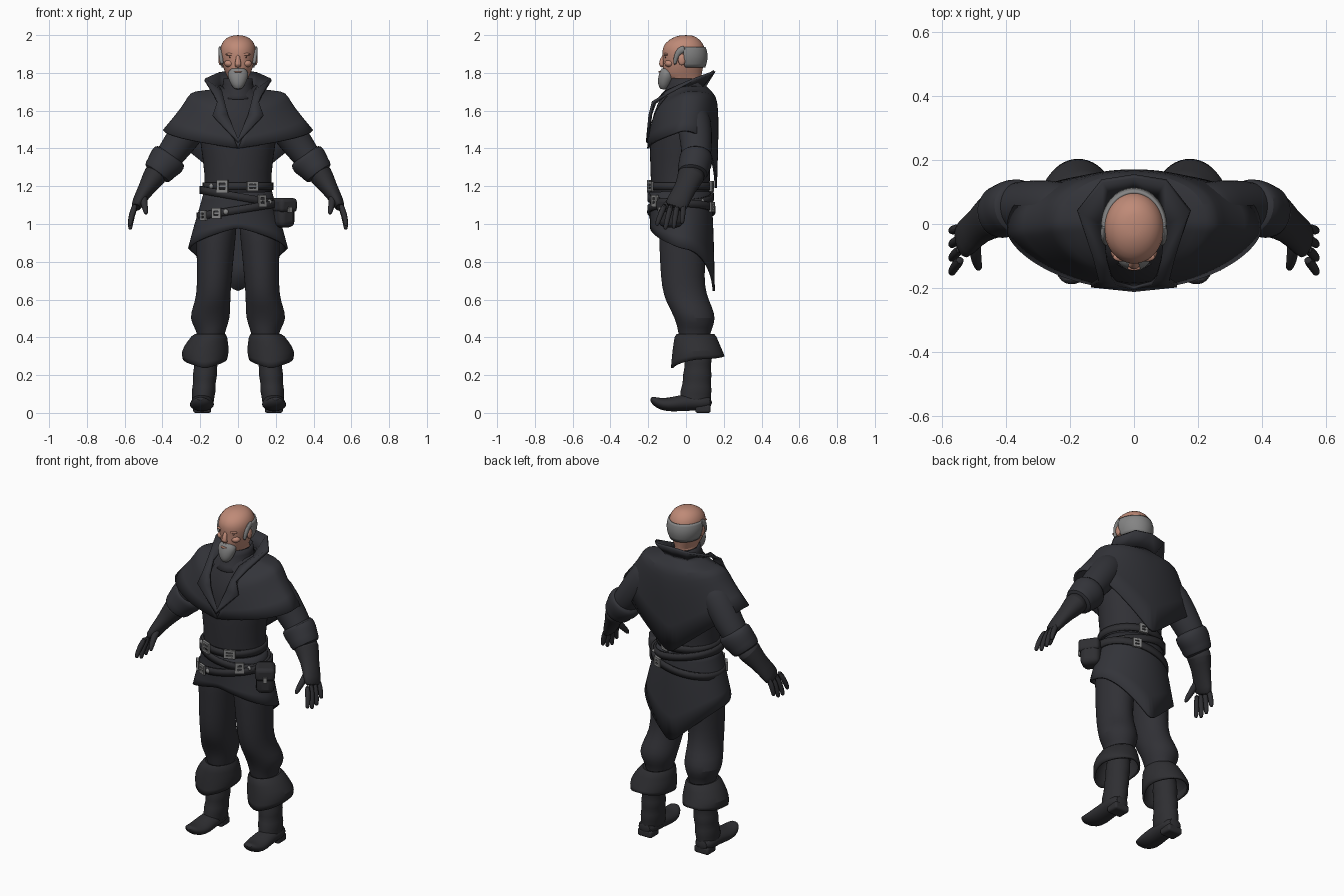
import bpy, bmesh
from math import sin, cos, pi, radians
from mathutils import Vector, Matrix

if "Cube" in bpy.data.objects:
    bpy.data.objects.remove(bpy.data.objects["Cube"])


def material(name, red, green, blue):
    mat = bpy.data.materials.new(name)
    mat.use_nodes = True
    mat.diffuse_color = (red, green, blue, 1)
    node = next(n for n in mat.node_tree.nodes if n.type == 'BSDF_PRINCIPLED')
    node.inputs["Base Color"].default_value = mat.diffuse_color
    node.inputs["Roughness"].default_value = 0.8
    return mat


COAT = material("charcoal coat", .033, .034, .041)
CLOTH = material("dark trousers", .03, .03, .036)
LEATHER = material("black leather", .028, .028, .032)
SKIN = material("skin", .52, .255, .185)
HAIR = material("grey hair", .23, .23, .23)
METAL = material("dull metal", .24, .24, .24)
DARK = material("eye brown", .1, .05, .04)


def finish(name, bm, mat, mirror=False, thick=0, levels=1, bevel=0):
    bmesh.ops.recalc_face_normals(bm, faces=bm.faces[:])
    mesh = bpy.data.meshes.new(name)
    bm.to_mesh(mesh)
    bm.free()
    mesh.materials.append(mat)
    for face in mesh.polygons:
        face.use_smooth = True
    mesh.set_sharp_from_angle(angle=radians(45))
    part = bpy.data.objects.new(name, mesh)
    bpy.context.collection.objects.link(part)
    if mirror:
        part.modifiers.new("mirror", 'MIRROR').merge_threshold = .002
    if levels:
        subdivide = part.modifiers.new("smooth", 'SUBSURF')
        subdivide.levels = subdivide.render_levels = levels
    if thick:
        solid = part.modifiers.new("thickness", 'SOLIDIFY')
        solid.thickness, solid.offset = thick, 0
    if bevel:
        rounding = part.modifiers.new("bevel", 'BEVEL')
        rounding.width, rounding.segments = bevel, 3
    return part


def loft(name, rings, mat, closed=True, cap=True, **options):
    bm = bmesh.new()
    rows = [[bm.verts.new(p) for p in r] for r in rings]
    count = len(rows[0])
    for low, high in zip(rows, rows[1:]):
        for i in range(count if closed else count - 1):
            j = (i + 1) % count
            bm.faces.new((low[i], low[j], high[j], high[i]))
    if closed and cap:
        bm.faces.new(rows[0])
        bm.faces.new(rows[-1])
    return finish(name, bm, mat, **options)


def ring(z, width, front, back, x=0, dip=0, tail=0, tilt=0, start=None, count=24, power=(1, 1)):
    """Level oval; dip and tail lower its front and back edge,
    power makes front and back straighter (over 1) or squarer (under 1)."""
    points = []
    for i in range(count):
        a = 2 * pi * i / count if start is None else start + (pi - start) * i / (count - 1)
        c, w = cos(a), max(0, 1 - abs(sin(a)))
        h = z + tilt * sin(a) - (dip * w ** .6 if c > 0 else tail * w)
        c = c ** power[0] if c > 0 else -abs(c) ** power[1]
        points.append((x + width * sin(a), (front + back - (back - front) * c) / 2, h))
    return points


def tube(name, path, mat, ref=(0, 1, 0), count=16, **options):
    """Path entries are x, y, z, side radius, other radius."""
    points, rings = [Vector(p[:3]) for p in path], []
    for i, p in enumerate(path):
        along = (points[min(i + 1, len(points) - 1)] - points[max(i - 1, 0)]).normalized()
        side = along.cross(Vector(ref)).normalized()
        other = side.cross(along)
        angles = [2 * pi * k / count for k in range(count)]
        rings.append([points[i] + side * p[3] * cos(a) + other * p[4] * sin(a) for a in angles])
    return loft(name, rings, mat, **options)


def ball(name, place, size, mat, **options):
    bm = bmesh.new()
    bmesh.ops.create_uvsphere(bm, u_segments=16, v_segments=10, radius=1,
                              matrix=Matrix.LocRotScale(Vector(place), None, Vector(size)))
    return finish(name, bm, mat, levels=0, **options)


def box(name, place, size, mat, turn=0, **options):
    bm = bmesh.new()
    bmesh.ops.create_cube(bm, size=1, matrix=Matrix.LocRotScale(
        Vector(place), Matrix.Rotation(turn, 3, 'Z'), Vector(size)))
    return finish(name, bm, mat, levels=0, **options)


# Head
loft("head", [ring(*r) for r in (
    (1.68, .06, -.05, .08), (1.76, .06, -.06, .08), (1.77, .05, -.11, .08),
    (1.8, .07, -.125, .085), (1.87, .092, -.12, .1), (1.92, .098, -.13, .104),
    (1.96, .087, -.112, .09), (1.988, .06, -.07, .06), (2, .02, -.03, .03))], SKIN)
tube("nose", ((0, -.11, 1.9, .01, .01), (0, -.127, 1.87, .012, .012),
              (0, -.133, 1.845, .02, .015), (0, -.12, 1.83, .017, .01)), SKIN, count=10)
ball("brow", (.036, -.104, 1.898), (.03, .014, .008), SKIN, mirror=True)
ball("cheek", (.045, -.088, 1.85), (.028, .025, .02), SKIN, mirror=True)
ball("eye", (.036, -.106, 1.883), (.013, .006, .005), DARK, mirror=True)
ball("ear", (.094, -.022, 1.87), (.01, .02, .03), SKIN, mirror=True)

# Hair around the back, sideburns and beard
loft("hair_fringe", [ring(*r, start=1.5, count=14) for r in (
    (1.935, .092, -.12, .098), (1.91, .099, -.12, .108), (1.87, .097, -.11, .11),
    (1.83, .08, -.1, .096))], HAIR, closed=False, mirror=True, thick=.012)
tube("sideburn", ((.095, 0, 1.93, .02, .01), (.094, -.035, 1.92, .02, .012),
                  (.09, -.055, 1.885, .013, .012), (.084, -.06, 1.84, .01, .01)),
     HAIR, ref=(1, 0, 0), count=10, mirror=True)
loft("beard", [ring(*r, count=14) for r in (
    (1.83, .035, -.13, -.08), (1.8, .06, -.143, -.06), (1.77, .052, -.15, -.06),
    (1.74, .04, -.15, -.08), (1.71, .018, -.137, -.1))], HAIR)
ball("mouth", (0, -.138, 1.806), (.02, .008, .005), SKIN)

# Jacket body, shirt collar and coat tails
loft("jacket", [ring(*r) for r in (
    (1.74, .07, -.08, .1), (1.69, .13, -.125, .11), (1.58, .21, -.18, .13),
    (1.46, .21, -.195, .14), (1.26, .17, -.19, .125), (1.1, .19, -.18, .13),
    (1, .2, -.17, .13))], CLOTH)
loft("shirt_collar", [ring(*r) for r in (
    (1.66, .1, -.14, .1), (1.71, .08, -.1, .09), (1.77, .07, -.08, .09))],
     CLOTH, cap=False, thick=.012)
loft("coat_skirt", [ring(*r, count=32) for r in (
    (1.17, .176, -.19, .125), (1.08, .2, -.187, .135),
    (1, .226, -.185, .142, 0, -.03, .07), (.87, .26, -.185, .148, 0, -.11, .24))],
     COAT, cap=False, thick=.012)

# Shoulder cape with square shoulders, an open front and a pointed back
cape = ((1.73, .09, -.09, .1, .03, 0, .75), (1.7, .15, -.135, .13, .06, 0, .6),
        (1.7, .235, -.165, .155, .12, .03, .45), (1.675, .262, -.175, .164, .12, .06, .35),
        (1.62, .29, -.19, .168, .12, .12, .15), (1.495, .395, -.2, .158, .095, .32, 0))
loft("shoulder_cape", [ring(z, width, front, back, dip=dip, tail=tail, start=start, power=(1.3, .75))
                       for z, width, front, back, dip, tail, start in cape],
     COAT, closed=False, mirror=True, thick=.012)

# Lapel and tall flared collar
inner = ((0, -.2, 1.45), (.055, -.186, 1.58), (.07, -.165, 1.64), (.085, -.11, 1.7),
         (.1, 0, 1.72), (.07, .085, 1.73), (0, .1, 1.73))
outer = ((0, -.206, 1.43), (.135, -.192, 1.575), (.11, -.175, 1.645), (.13, -.1, 1.69),
         (.176, .04, 1.765), (.1, .135, 1.8), (0, .15, 1.81))
loft("collar", [inner, outer], COAT, closed=False, mirror=True, thick=.014, levels=0)

# Sleeves, folded cuffs and gloves
tube("sleeve", ((.17, .02, 1.62, .08, .09), (.24, .045, 1.53, .095, .095),
                (.31, .055, 1.43, .085, .085), (.37, .055, 1.35, .075, .08),
                (.43, .04, 1.27, .06, .065)), COAT, mirror=True)
tube("sleeve_cuff", ((.35, .055, 1.37, .08, .08), (.36, .055, 1.355, .1, .09),
                     (.385, .05, 1.325, .1, .09), (.41, .04, 1.295, .085, .085),
                     (.43, .035, 1.265, .085, .085), (.436, .035, 1.258, .05, .05)),
     COAT, mirror=True)
tube("glove", ((.42, .035, 1.28, .055, .065), (.437, .03, 1.262, .07, .08),
               (.48, 0, 1.195, .045, .055), (.53, -.045, 1.115, .034, .064),
               (.543, -.06, 1.08, .024, .058)), LEATHER, mirror=True)
for i, (name, drop) in enumerate((("index", .1), ("middle", .12), ("ring", .115), ("little", .09))):
    y, lean = .032 * i - .108, .045 - .012 * i
    tube(name + "_finger", ((.54, y, 1.11, .018, .017),
                            (.563, y - lean * .6, 1.1 - drop / 2, .016, .016),
                            (.572, y - lean, 1.1 - drop, .014, .014),
                            (.57, y - lean, 1.09 - drop, .007, .007)), LEATHER, count=8, mirror=True)
tube("thumb", ((.5, -.04, 1.16, .024, .024), (.498, -.095, 1.11, .02, .02),
               (.488, -.135, 1.065, .015, .015), (.485, -.142, 1.05, .007, .007)),
     LEATHER, count=8, mirror=True)

# Belts
belts = {"waist": (1.2, .18, -.197, .133, 0), "crossed": (1.145, .196, -.198, .14, -.035),
         "hip": (1.075, .212, -.198, .148, .035)}
for name, (z, width, front, back, tilt) in belts.items():
    loft(name + "_belt", [ring(z + side * .02, width, front, back, tilt=tilt, count=40)
                          for side in (-1, 1)], LEATHER, cap=False, thick=.014, levels=0)


def on_belt(belt, angle):
    z, width, front, back, tilt = belts[belt]
    depth = (back - front) / 2
    out = Vector((sin(angle) / width, -cos(angle) / depth, 0)).normalized()
    place = Vector((width * sin(angle), front + depth - depth * cos(angle), z + tilt * sin(angle)))
    return place + out * .007, out


def buckle(belt, angle, w, h):
    place, out = on_belt(belt, angle)
    across = Vector((-out.y, out.x, 0))
    turn = across.to_2d().angle_signed(Vector((1, 0)))
    for side in (-1, 1):
        box(belt + "_buckle_post", place + across * side * w / 2, (.014, .014, h), METAL, turn=turn)
        box(belt + "_buckle_bar", place + Vector((0, 0, side * h / 2)), (w + .014, .014, .014),
            METAL, turn=turn)
    box(belt + "_buckle_prong", place, (w, .012, .009), METAL, turn=turn)


# Square buckles and metal strap tips
for belt, angle, w, h in (("waist", -.45, .05, .05), ("waist", .42, .05, .036),
                          ("crossed", .68, .036, .046), ("hip", -.55, .04, .04),
                          ("hip", -1, .036, .04), ("waist", 2.9, .036, .04), ("hip", 2.7, .036, .04)):
    buckle(belt, angle, w, h)
for belt, angle in (("waist", -.85), ("crossed", .95), ("hip", -.3), ("crossed", 2.3)):
    ball(belt + "_strap_tip", on_belt(belt, angle)[0], (.014, .009, .014), METAL)

# Hip pouch on the left side
box("pouch", (.238, -.08, 1.06), (.1, .11, .155), LEATHER, turn=.6, bevel=.03)
box("pouch_flap", (.24, -.083, 1.1), (.11, .12, .075), LEATHER, turn=.6, bevel=.02)
box("pouch_clasp", (.275, -.136, 1.075), (.022, .012, .03), METAL, turn=.6)

# Trousers
loft("trouser_leg", [ring(*r) for r in (
    (1.04, .1, -.14, .09, .105), (.95, .106, -.145, .095, .115), (.85, .1, -.14, .11, .12),
    (.72, .093, -.135, .095, .125), (.62, .09, -.12, .11, .13), (.56, .1, -.09, .14, .14),
    (.5, .107, -.06, .158, .15), (.45, .085, -.045, .14, .145), (.41, .07, -.04, .125, .143),
    (.34, .07, -.02, .13, .155))], CLOTH, mirror=True)

# Boots: flared cuff, creased shaft, upturned foot and heel
loft("boot_cuff", [ring(*r) for r in (
    (.395, .06, -.035, .13, .145), (.425, .08, -.05, .148, .145), (.38, .1, -.06, .165, .16),
    (.325, .124, -.07, .19, .175, .025), (.285, .112, -.075, .2, .175, .05, -.015))],
     LEATHER, cap=False, mirror=True, thick=.012)
shaft = []
for i in range(9):
    crease, slope = .005 * (-1) ** i, .003 * i
    shaft.append(ring(.36 - .04 * i, .066 + crease - slope / 4, -.005 - crease - slope * i / 5,
                      .134 + crease, .163 + slope))
loft("boot_shaft", shaft, LEATHER, mirror=True)
tube("boot_foot", ((.19, .14, .055, .045, .035), (.19, .08, .055, .06, .045),
                   (.19, 0, .056, .058, .045), (.19, -.07, .045, .067, .04),
                   (.194, -.125, .044, .062, .034), (.198, -.168, .062, .044, .024),
                   (.2, -.186, .08, .02, .01)), LEATHER, ref=(0, 0, 1), mirror=True)
box("boot_heel", (.19, .09, .022), (.095, .08, .044), LEATHER, mirror=True, bevel=.012)
